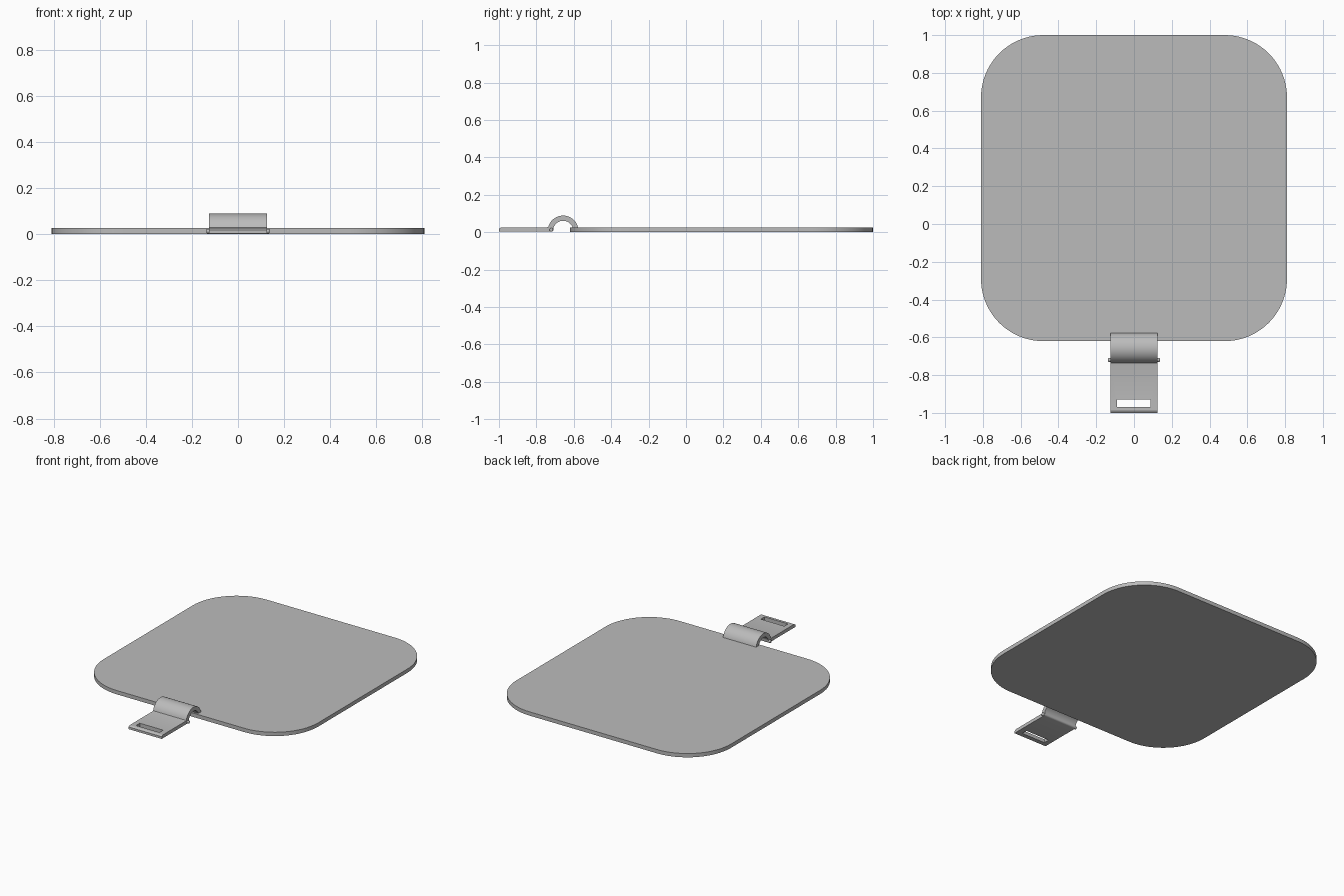
import bpy, bmesh
from math import sin, cos, pi, radians

cube = bpy.data.objects.get("Cube")
if cube:
    bpy.data.objects.remove(cube, do_unlink=True)

grey = bpy.data.materials.new("plain grey")
grey.use_nodes = True
colour = (0.5, 0.5, 0.5, 1)
grey.diffuse_color = colour
grey.node_tree.nodes["Principled BSDF"].inputs["Base Color"].default_value = colour


def arc(cx, cy, r, start, end, steps):
    angles = [radians(start + (end - start) * i / steps) for i in range(steps + 1)]
    return [(cx + r * cos(a), cy + r * sin(a)) for a in angles]


def extrude(name, points, offset):
    """Extrude a closed loop of 3D points into a solid."""
    bm = bmesh.new()
    face = bm.faces.new([bm.verts.new(p) for p in points])
    out = bmesh.ops.extrude_face_region(bm, geom=[face])
    moved = [v for v in out["geom"] if isinstance(v, bmesh.types.BMVert)]
    bmesh.ops.translate(bm, verts=moved, vec=offset)
    bmesh.ops.recalc_face_normals(bm, faces=bm.faces)
    mesh = bpy.data.meshes.new(name)
    bm.to_mesh(mesh)
    bm.free()
    mesh.materials.append(grey)
    obj = bpy.data.objects.new(name, mesh)
    bpy.context.collection.objects.link(obj)
    return obj


def smooth(obj):
    bpy.ops.object.select_all(action="DESELECT")
    bpy.context.view_layer.objects.active = obj
    obj.select_set(True)
    bpy.ops.object.shade_smooth_by_angle(angle=radians(30))


# Rounded square plate
half, radius, mid, thick = 0.81, 0.33, 0.19, 0.026
inner = half - radius
outline = []
for i, (sx, sy) in enumerate([(1, 1), (-1, 1), (-1, -1), (1, -1)]):
    outline += arc(sx * inner, mid + sy * inner, radius, i * 90, i * 90 + 90, 20)
plate = extrude("plate", [(x, y, 0) for x, y in outline], (0, 0, thick))
smooth(plate)

# Arched clip with a flat pull tab, as one side profile
width, cy, cz = 0.25, -0.657, 0.007
profile = arc(cy, cz, 0.082, 0, 165, 24)
profile += [(-0.745, thick), (-0.988, thick), (-1, 0.018), (-1, 0.003), (-0.72, 0.003)]
profile += arc(-0.72, 0.015, 0.012, -60, -15, 3)
profile += arc(cy, cz, 0.054, 165, 0, 20)
clip = extrude("clip", [(-width / 2, y, z) for y, z in profile], (width, 0, 0))

# Strap slot through the tab
slot = [(-0.09, -0.97), (0.087, -0.97), (0.087, -0.93), (-0.09, -0.93)]
cutter = extrude("slot_cutter", [(x, y, -0.05) for x, y in slot], (0, 0, 0.1))
cutter.hide_render = True
cutter.hide_viewport = True
cut = clip.modifiers.new("slot", "BOOLEAN")
cut.operation = "DIFFERENCE"
cut.solver = "EXACT"
cut.object = cutter
smooth(clip)

# Hinge pin with rounded ends
bpy.ops.mesh.primitive_cylinder_add(vertices=20, radius=0.01, depth=0.274,
                                    location=(0, -0.72, 0.013), rotation=(0, pi / 2, 0))
pin = bpy.context.object
pin.name = "hinge_pin"
pin.data.materials.append(grey)
bevel = pin.modifiers.new("round ends", "BEVEL")
bevel.width = 0.005
bevel.segments = 3
smooth(pin)
